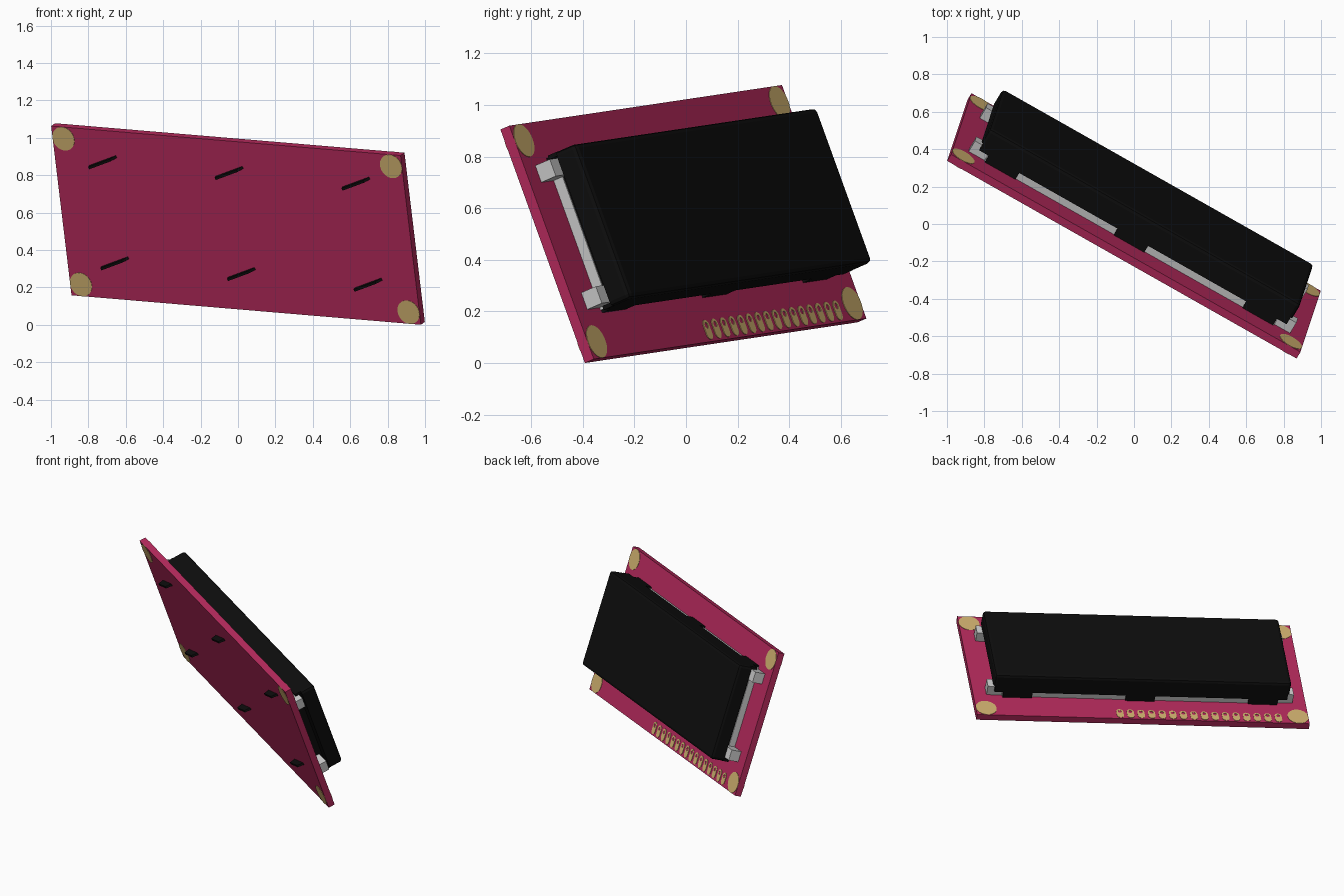
import bpy, bmesh, math
from mathutils import Matrix, Vector

if "Cube" in bpy.data.objects:
    bpy.data.objects.remove(bpy.data.objects["Cube"])

# Board frame in millimetres: X along the board, Y across it, Z out of the display side
S = 0.0269
u = Vector((.868, -.491, -.0732)).normalized()
v = Vector((-.116, -.336, .935))
v = (v - u * v.dot(u)).normalized()
w = v.cross(u)
FRAME = Matrix.Translation((0, -.010, .539)) @ Matrix((-u, v, w)).transposed().to_4x4() @ Matrix.Scale(S, 4)


def material(name, rgb):
    m = bpy.data.materials.new(name)
    m.diffuse_color = (*rgb, 1)
    m.use_nodes = True
    m.node_tree.nodes["Principled BSDF"].inputs["Base Color"].default_value = m.diffuse_color
    return m


PINK = material("board_pink", (.46, .023, .107))
GOLD = material("pad_gold", (.63, .44, .16))
BLACK = material("bezel_black", (.004, .004, .004))


def box(bm, x, y, z):
    size = (x[1] - x[0], y[1] - y[0], z[1] - z[0])
    mid = ((x[0] + x[1]) / 2, (y[0] + y[1]) / 2, (z[0] + z[1]) / 2)
    return bmesh.ops.create_cube(bm, size=1, matrix=Matrix.Translation(mid) @ Matrix.Diagonal((*size, 1)))["verts"]


def finish(name, bm, mat=None):
    me = bpy.data.meshes.new(name)
    bm.to_mesh(me)
    bm.free()
    me.transform(FRAME)
    ob = bpy.data.objects.new(name, me)
    bpy.context.collection.objects.link(ob)
    if mat:
        me.materials.append(mat)
    return ob


# Circuit board
bm = bmesh.new()
box(bm, (-40, 40), (-18, 18), (-.8, .8))
finish("circuit_board", bm, PINK)

# Round corner pads, showing on both faces
bm = bmesh.new()
for sx in (-1, 1):
    for sy in (-1, 1):
        bmesh.ops.create_cone(bm, cap_ends=True, segments=32, radius1=2.5, radius2=2.5, depth=1.76,
                              matrix=Matrix.Translation((37.5 * sx, 15.5 * sy, 0)))
finish("corner_pads", bm, GOLD)

# Row of sixteen oval solder pads, each with a hole
N, R, HALF = 20, .85, .65
bm = bmesh.new()
for i in range(16):
    cx, cy = -5.4 + i * 2.54, -16.2
    rings = []
    for z in (.8, .9):
        outer, inner = [], []
        for k in range(N):
            a = 2 * math.pi * (k + .5) / N
            c, s = math.cos(a), math.sin(a)
            outer.append(bm.verts.new((cx + R * c, cy + R * s + math.copysign(HALF, s), z)))
            inner.append(bm.verts.new((cx + .45 * c, cy + HALF + .45 * s, z)))
        rings.append((outer, inner))
    (o0, i0), (o1, i1) = rings
    for k in range(N):
        j = (k + 1) % N
        bm.faces.new((o1[k], o1[j], i1[j], i1[k]))
        bm.faces.new((o0[k], o0[j], o1[j], o1[k]))
        bm.faces.new((i1[k], i1[j], i0[j], i0[k]))
finish("solder_pads", bm, GOLD)

# Grey backlight tray with four corner ears
bm = bmesh.new()
box(bm, (-33.2, 33.2), (-11, 12), (.8, 2.4))
for x in ((-36.8, -33), (33, 36.8)):
    for y in ((-10.6, -8), (9, 11.6)):
        box(bm, x, y, (.8, 3.4))
finish("backlight_tray", bm)

# Dark glass core between tray and bezel
bm = bmesh.new()
box(bm, (-33, 33), (-10.6, 11.6), (2.4, 4.1))
finish("display_core", bm, BLACK)

# Bezel cap with softened upper edges
bm = bmesh.new()
box(bm, (-35.6, 35.6), (-11.4, 12.4), (4, 7.5))
edges = [e for e in bm.edges if any(p.co.z > 7 for p in e.verts)]
bmesh.ops.bevel(bm, geom=edges, offset=.7, segments=2, profile=.5, affect='EDGES')
finish("bezel_cap", bm, BLACK)

# Bezel side walls and the tabs that reach the board
bm = bmesh.new()
for y in ((-11.4, -10.8), (11.8, 12.4)):
    box(bm, (-35.2, 35.2), y, (2.4, 4.1))
    for x in (-29.5, 0, 29.5):
        box(bm, (x - 3.5, x + 3.5), y, (.8, 2.5))
finish("bezel_walls", bm, BLACK)

# Twisted tab ends behind the board
bm = bmesh.new()
for x in (-29, 0, 29):
    for y in (-10.2, 11.3):
        verts = box(bm, (-3.5, 3.5), (-.25, .25), (-2.3, -.7))
        for p in verts:
            if p.co.z < -2:
                p.co.x *= .8
        bmesh.ops.transform(bm, verts=verts, matrix=Matrix.Translation((x, y, 0)) @ Matrix.Rotation(math.radians(-22), 4, 'Z'))
finish("twisted_tabs", bm, BLACK)
